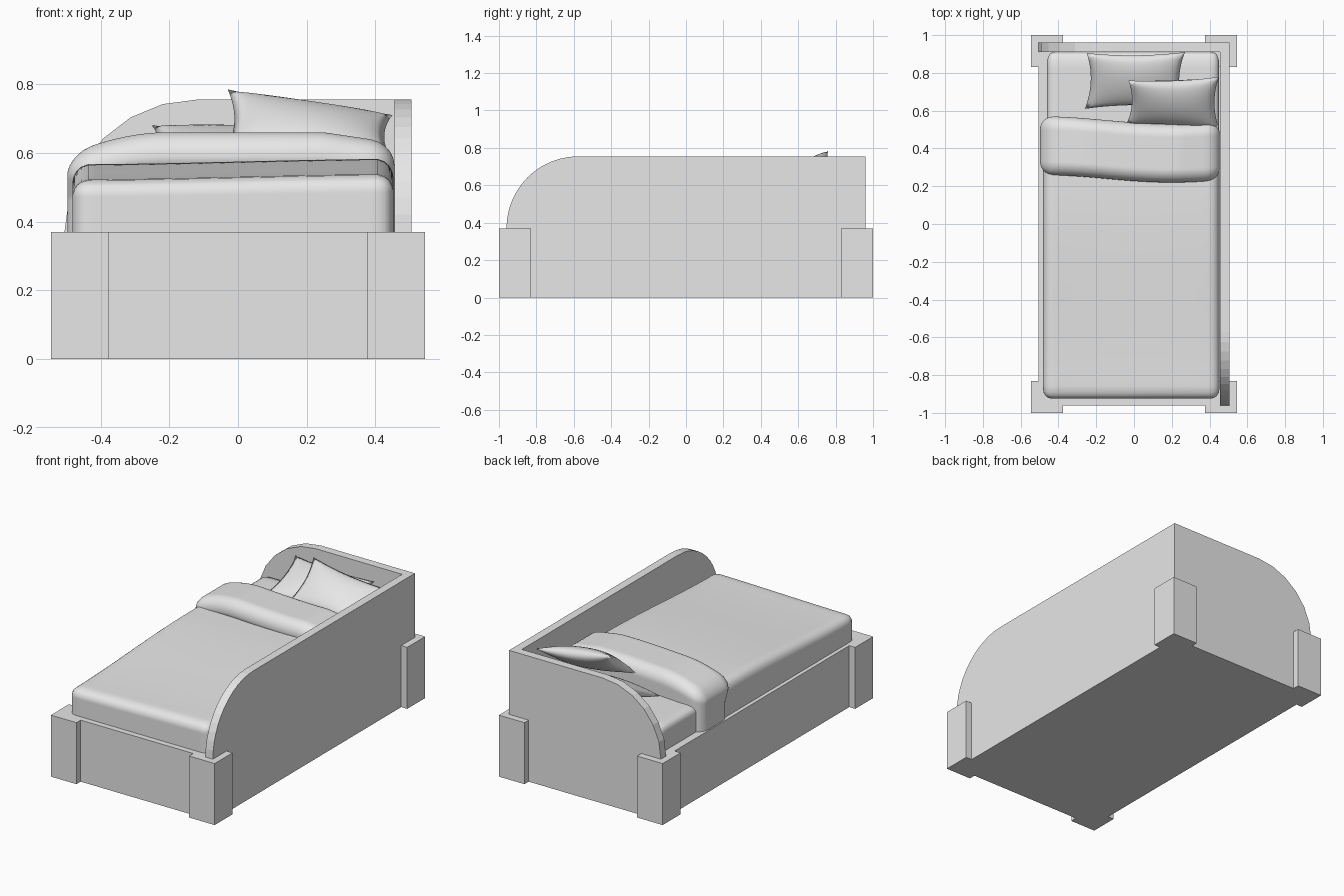
import bpy, bmesh, math
from mathutils import Vector

if "Cube" in bpy.data.objects:
    bpy.data.objects.remove(bpy.data.objects["Cube"], do_unlink=True)

grey = bpy.data.materials.new("light_grey")
grey.use_nodes = True
grey.diffuse_color = (0.8, 0.8, 0.8, 1)
grey.node_tree.nodes["Principled BSDF"].inputs["Base Color"].default_value = grey.diffuse_color


def finish(name, bm, smooth=False):
    bmesh.ops.recalc_face_normals(bm, faces=bm.faces)
    for f in bm.faces:
        f.smooth = smooth
    mesh = bpy.data.meshes.new(name)
    bm.to_mesh(mesh)
    bm.free()
    mesh.materials.append(grey)
    obj = bpy.data.objects.new(name, mesh)
    bpy.context.collection.objects.link(obj)
    return obj


def cube(lo, hi):
    bm = bmesh.new()
    bmesh.ops.create_cube(bm, size=1)
    for v in bm.verts:
        v.co = Vector([a + (c + 0.5) * (b - a) for a, b, c in zip(lo, hi, v.co)])
    return bm


def box(name, lo, hi):
    return finish(name, cube(lo, hi))


def arched_panel(name, start, end, to_3d, depth, steps):
    """Flat board with one rounded upper corner at its start."""
    r = TOP - RAIL
    pts = [(end, TOP), (end, 0), (start, 0)]
    for i in range(steps + 1):
        a = math.pi / 2 * i / steps
        pts.append((start + r - r * math.cos(a), RAIL + r * math.sin(a)))
    bm = bmesh.new()
    face = bm.faces.new([bm.verts.new(to_3d(*p)) for p in pts])
    new = bmesh.ops.extrude_face_region(bm, geom=[face])["geom"]
    bmesh.ops.translate(bm, vec=depth, verts=[g for g in new if isinstance(g, bmesh.types.BMVert)])
    return finish(name, bm)


def soft_box(name, lo, hi, r, warp=None):
    """Padded block with rounded edges, then bent by a warp rule."""
    bm = cube(lo, hi)
    bmesh.ops.subdivide_edges(bm, edges=bm.edges[:], cuts=40, use_grid_fill=True)
    for v in bm.verts:
        core = Vector([min(max(c, a + r), b - r) for a, b, c in zip(lo, hi, v.co)])
        v.co = core + (v.co - core).normalized() * r
        if warp:
            v.co = warp(*v.co)
    return finish(name, bm, True)


def pillow(name, corners, puff, n=20):
    """Two bulging sheets sewn along the edge between four corner points."""
    bl, br, tr, tl = [Vector(c) for c in corners]
    normal = (br - bl).cross(tl - bl).normalized()
    bm = bmesh.new()
    for side in (1, -1):
        grid = []
        for i in range(n + 1):
            for j in range(n + 1):
                u, v = 2 * i / n - 1, 2 * j / n - 1
                s = (u * (1 - 0.1 * (1 - v * v)) + 1) / 2
                t = (v * (1 - 0.1 * (1 - u * u)) + 1) / 2
                p = bl.lerp(br, s).lerp(tl.lerp(tr, s), t)
                bulge = ((1 - u * u) * (1 - v * v)) ** 0.5
                grid.append(bm.verts.new(p + normal * side * puff * bulge))
        for i in range(n):
            for j in range(n):
                k = i * (n + 1) + j
                bm.faces.new([grid[k], grid[k + 1], grid[k + n + 2], grid[k + n + 1]])
    bmesh.ops.remove_doubles(bm, verts=bm.verts, dist=0.0005)
    return finish(name, bm, True)


# Frame: base, rails and tall panels
W, L, T, RAIL, TOP = 0.505, 0.96, 0.05, 0.37, 0.755
box("bed_base", (-W + T, -L + T, 0), (W - T, L - T, 0.3))
box("foot_rail", (-W, -L, 0), (W - T, -L + T, RAIL))
box("side_rail", (-W, -L + T, 0), (-W + T, L - T, RAIL))
arched_panel("side_panel", -L, L, lambda s, z: (W - T, s, z), (T, 0, 0), 12)
arched_panel("headboard", -W, W - T, lambda s, z: (s, L - T, z), (0, T, 0), 6)

# Corner posts
for x, side in ((-0.46, "right"), (0.46, "left")):
    for y, end in ((-0.915, "front"), (0.915, "back")):
        box(f"{end}_{side}_post", (x - 0.085, y - 0.085, 0), (x + 0.085, y + 0.085, RAIL))


# Bedding
def blanket_warp(x, y, z):
    lift = max(0, (z - 0.3) / 0.23)
    t = min(1, max(0, (y + 0.92) / 1.1))
    return x, y, z + lift * (0.045 * t * t * (3 - 2 * t) + 0.008 * math.sin(3 * x))


def fold_warp(x, y, z):
    lift = max(0, (z - 0.3) / 0.36)
    drop = 0.07 * max(0, (-0.2 - x) / 0.3) ** 2 + 0.03 * max(0, (x - 0.25) / 0.2)
    if y < 0.4:
        y += min(0.03, 0.4 * max(0, 0.58 - z))
    return x, y - 0.02 * math.sin((x + 0.15) * 4.5), z - lift * drop


soft_box("mattress", (-0.46, -0.9, 0.28), (0.45, 0.91, 0.52), 0.04)
soft_box("blanket", (-0.482, -0.925, 0.3), (0.453, 0.45, 0.53), 0.05, blanket_warp)
soft_box("blanket_fold", (-0.497, 0.24, 0.3), (0.455, 0.55, 0.66), 0.07, fold_warp)

# Pillows
pillow("back_pillow", [(-0.26, 0.61, 0.55), (0.26, 0.62, 0.55),
                       (0.27, 0.91, 0.66), (-0.25, 0.905, 0.68)], 0.05)
pillow("front_pillow", [(-0.04, 0.53, 0.6), (0.45, 0.505, 0.58),
                        (0.45, 0.78, 0.71), (-0.03, 0.76, 0.785)], 0.055)
